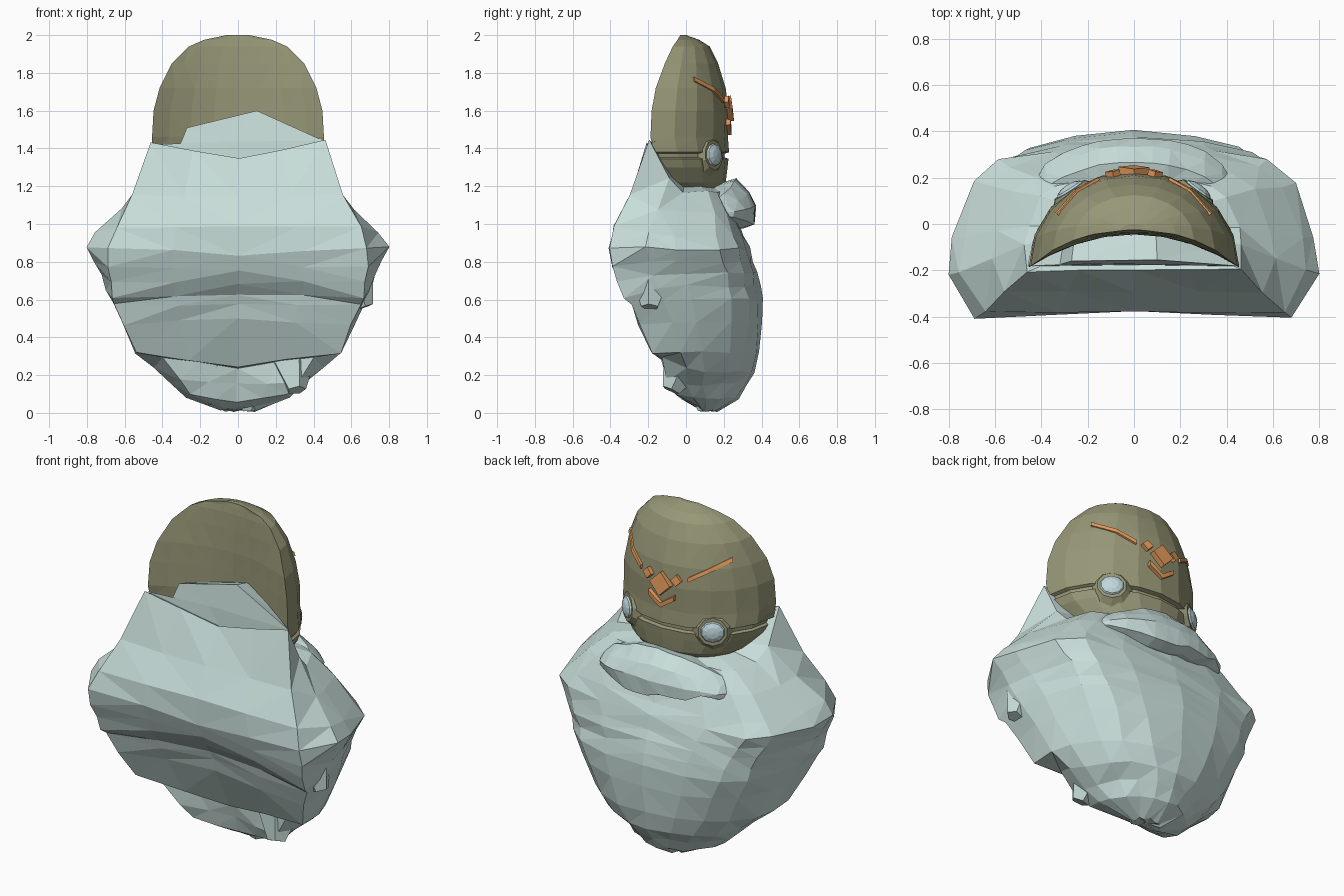
import bpy, bmesh, math, random
from mathutils import Vector, Matrix

random.seed(4)
cube = bpy.data.objects.get("Cube")
if cube:
    bpy.data.objects.remove(cube)


def material(name, rgb):
    m = bpy.data.materials.new(name)
    m.use_nodes = True
    m.diffuse_color = (*rgb, 1)
    m.node_tree.nodes["Principled BSDF"].inputs["Base Color"].default_value = (*rgb, 1)
    return m


HAIR = material("pale grey blue", (0.58, 0.73, 0.70))
OLIVE = material("olive", (0.31, 0.31, 0.185))
ORANGE = material("orange", (0.84, 0.35, 0.11))
EYE = material("eye blue grey", (0.53, 0.68, 0.72))


def finish(name, bm, mat):
    bmesh.ops.triangulate(bm, faces=bm.faces[:])
    bmesh.ops.recalc_face_normals(bm, faces=bm.faces[:])
    me = bpy.data.meshes.new(name)
    bm.to_mesh(me)
    bm.free()
    me.materials.append(mat)
    ob = bpy.data.objects.new(name, me)
    bpy.context.collection.objects.link(ob)
    return ob


def loft(name, rings, mat, jitter=0.0):
    """Skin closed rings and fan both ends to their centres."""
    bm = bmesh.new()
    rows = []
    for ring in rings:
        rows.append([bm.verts.new(Vector(p) + Vector([random.uniform(-jitter, jitter) for _ in p]))
                     for p in ring])
    n = len(rows[0])
    for a, b in zip(rows, rows[1:]):
        for i in range(n):
            j = (i + 1) % n
            bm.faces.new((a[i], a[j], b[j], b[i]))
    for row in (rows[0], rows[-1]):
        mid = bm.verts.new(sum((v.co for v in row), Vector()) / n)
        for i in range(n):
            bm.faces.new((row[i], row[(i + 1) % n], mid))
    return finish(name, bm, mat)


# Beard: hollowed across the front, rounded behind, rounder towards the tip
boxy = [(0.97, 0.46), (0.86, 0.79), (0.72, 0.91), (0.42, 0.97)]
rounded = [(0.93, 0.46), (0.74, 0.69), (0.53, 0.84), (0.27, 0.96)]


def beard_ring(front_z, back_z, w, f, b, corner, box, hollow, dip):
    half = [(corner * 0.5, 0), (corner, 0), (1, 0.26)]
    half += [Vector(r).lerp(Vector(q), box) for r, q in zip(rounded, boxy)]
    section = [(0, 0)] + half + [(0, 1)] + [(-x, t) for x, t in reversed(half)]
    ring = []
    for x, t in section:
        middle = max(0, 1 - abs(x) / corner) if t == 0 else 0
        z = front_z + (back_z - front_z) * min(1, t / 0.35) - dip * middle
        ring.append((x * w, f + t * (b - f) + hollow * middle, z))
    return ring


# front height, back height, half width, front y, back y, corner, boxiness, hollow, dip
levels = [
    (0.03, 0.01, 0.10, 0.06, 0.17, 0.8, 0, 0, 0),
    (0.10, 0.08, 0.28, -0.05, 0.28, 0.9, 0, 0.06, 0.04),
    (0.17, 0.15, 0.35, -0.10, 0.32, 0.9, 0.1, 0.09, 0.02),
    (0.29, 0.22, 0.45, -0.13, 0.36, 0.9, 0.2, 0.10, 0.05),
    (0.32, 0.32, 0.55, -0.18, 0.385, 0.98, 0.4, 0.10, 0.07),
    (0.47, 0.48, 0.62, -0.25, 0.405, 0.97, 0.6, 0.04, -0.03),
    (0.57, 0.60, 0.67, -0.295, 0.405, 0.97, 0.8, 0.06, 0.0),
    (0.61, 0.67, 0.70, -0.325, 0.39, 0.96, 0.8, 0.08, -0.02),
    (0.69, 0.74, 0.72, -0.36, 0.375, 0.94, 0.9, 0.06, 0.0),
    (0.78, 0.80, 0.765, -0.385, 0.36, 0.90, 0.9, 0.04, 0.02),
    (0.88, 0.87, 0.805, -0.405, 0.34, 0.85, 1, 0.03, 0.05),
    (0.98, 0.94, 0.75, -0.385, 0.31, 0.86, 1, 0.01, 0.0),
    (1.15, 1.06, 0.61, -0.29, 0.26, 0.92, 1, 0, 0),
    (1.44, 1.17, 0.47, -0.20, 0.20, 1, 1, 0, 0.1),
]
loft("beard", [beard_ring(*lv) for lv in levels], HAIR, 0.008)

# Hair flap standing in front of the hollow of the head
outline = [(-0.46, -0.182, 1.42), (-0.32, -0.175, 1.39), (-0.27, -0.16, 1.51),
           (0.1, -0.155, 1.60), (0.455, -0.182, 1.44), (0.06, -0.18, 1.26)]
loft("hair_flap", [outline, [(x * 0.95, y + 0.11, z - 0.03) for x, y, z in outline]], HAIR)


# Locks that break the beard outline: blunt cones from base to tip
def lock(name, base, tip, radius):
    base, tip = Vector(base), Vector(tip)
    d = tip - base
    rot = d.to_track_quat('Z', 'Y').to_matrix().to_4x4()
    bm = bmesh.new()
    bmesh.ops.create_cone(bm, cap_ends=True, segments=5, radius1=radius, radius2=radius * 0.3,
                          depth=d.length, matrix=Matrix.Translation((base + tip) / 2) @ rot)
    finish(name, bm, HAIR)


lock("lock_left_low", (0.27, 0.03, 0.36), (0.31, -0.08, 0.12), 0.17)
lock("lock_right_low", (-0.16, 0.06, 0.30), (-0.12, 0.06, 0.05), 0.15)
lock("lock_left_side", (0.57, -0.17, 0.84), (0.67, -0.19, 0.56), 0.16)
lock("lock_tip", (0.05, 0.1, 0.2), (0.06, 0.1, 0.01), 0.13)

# Moustache: lip overhanging the beard, ragged below and fading into the sides
stations = []
for i in range(13):
    u = i / 6 - 1
    k = 1 - u * u
    lip = 0.12 + 0.255 * k ** 0.5
    low = 0.99 + 0.07 * u * u + random.uniform(-0.015, 0.035)
    x = 0.46 * u
    stations.append([(x, -0.02, 1.06 + 0.1 * k), (x, lip * 0.5, 1.07 + 0.15 * k),
                     (x, lip - 0.11, 1.07 + 0.17 * k), (x, lip - 0.04, 1.06 + 0.11 * k),
                     (x, lip, 1.05 + 0.05 * k), (x, lip - 0.01, low),
                     (x, lip - 0.07, low - 0.015), (x, -0.02, 0.99)])
loft("moustache", stations, HAIR, 0.006)

# Head shell: height, half width, rim y, outer y, hollow y
head = [
    (1.17, 0.27, -0.03, 0.18, -0.01), (1.22, 0.35, -0.07, 0.21, -0.02),
    (1.30, 0.42, -0.12, 0.22, -0.035), (1.345, 0.44, -0.135, 0.225, -0.045),
    (1.352, 0.425, -0.14, 0.205, -0.045), (1.372, 0.43, -0.15, 0.205, -0.045),
    (1.38, 0.452, -0.17, 0.228, -0.045), (1.46, 0.455, -0.188, 0.222, -0.045),
    (1.60, 0.447, -0.182, 0.225, -0.045), (1.72, 0.415, -0.16, 0.21, -0.045),
    (1.85, 0.35, -0.112, 0.17, -0.04), (1.94, 0.26, -0.07, 0.125, -0.035),
    (1.975, 0.18, -0.045, 0.07, -0.03), (2.0, 0.06, -0.03, 0.0, -0.025),
]
ARC = 10
rings = []
for z, w, rim, outer, hollow in head:
    angles = [math.pi * (i / ARC - 0.5) for i in range(ARC + 1)]
    back = [(w * math.sin(a), rim + (outer - rim) * math.cos(a), z) for a in angles]
    front = [(w * s, hollow + (rim - hollow) * s * s, z) for s in (0.8, 0.55, 0.28, 0, -0.28, -0.55, -0.8)]
    rings.append(back + front)
loft("head_shell", rings, OLIVE)


def head_point(x, z):
    for a, b in zip(head, head[1:]):
        if a[0] <= z <= b[0]:
            k = (z - a[0]) / (b[0] - a[0])
            w, rim, out = [a[i] + k * (b[i] - a[i]) for i in (1, 2, 3)]
            return Vector((x, rim + (out - rim) * math.sqrt(max(0, 1 - (x / w) ** 2)), z))


def head_frame(x, z):
    """Matrix on the head surface whose local Z points outward."""
    p = head_point(x, z)
    normal = (head_point(x, z + 0.03) - p).cross(head_point(x + 0.02, z) - p).normalized()
    if normal.y < 0:
        normal.negate()
    side = Vector((0, 0, 1)).cross(normal).normalized()
    up = normal.cross(side)
    return Matrix.Translation(p) @ Matrix((side, up, normal)).transposed().to_4x4()


def block(name, x, z, size, turn):
    bm = bmesh.new()
    mat = head_frame(x, z) @ Matrix.Rotation(turn, 4, 'Z') @ Matrix.Diagonal((*size, 1))
    bmesh.ops.create_cube(bm, size=1, matrix=mat)
    finish(name, bm, ORANGE)


def bar(name, a, b, width, height):
    """Orange strip laid on the head between two (x, z) points."""
    bm = bmesh.new()
    rows = []
    for k in (0, 0.5, 1):
        m = head_frame(a[0] + k * (b[0] - a[0]), a[1] + k * (b[1] - a[1]))
        rows.append([bm.verts.new(m @ Vector((0, s * width / 2, h)))
                     for s, h in ((-1, -0.02), (1, -0.02), (0.8, height), (-0.8, height))])
    for p, q in zip(rows, rows[1:]):
        for i in range(4):
            j = (i + 1) % 4
            bm.faces.new((p[i], p[j], q[j], q[i]))
    bm.faces.new(rows[0])
    bm.faces.new(rows[-1])
    finish(name, bm, ORANGE)


# Forehead ornaments and eyes, mirrored
block("brow_diamond", 0, 1.61, (0.095, 0.095, 0.045), math.pi / 4)
for s, label in ((1, "left"), (-1, "right")):
    bar(label + "_brow", (s * 0.33, 1.765), (s * 0.15, 1.655), 0.03, 0.010)
    block(label + "_brow_stud", s * 0.09, 1.645, (0.045, 0.045, 0.04), math.pi / 4)
    bar(label + "_chevron", (s * 0.08, 1.54), (0, 1.485), 0.034, 0.018)

    frame = head_frame(s * 0.275, 1.40) @ Matrix.Translation((0, -0.035, -0.004))
    bm = bmesh.new()
    bmesh.ops.create_uvsphere(bm, u_segments=10, v_segments=6, radius=1,
                              matrix=frame @ Matrix.Diagonal((0.07, 0.064, 0.03, 1)))
    finish(label + "_eye", bm, EYE)
    bm = bmesh.new()
    bmesh.ops.create_cone(bm, cap_ends=True, segments=10, radius1=0.115, radius2=0.08, depth=0.04,
                          matrix=frame @ Matrix.Translation((0, 0, -0.014)))
    finish(label + "_eye_socket", bm, OLIVE)
